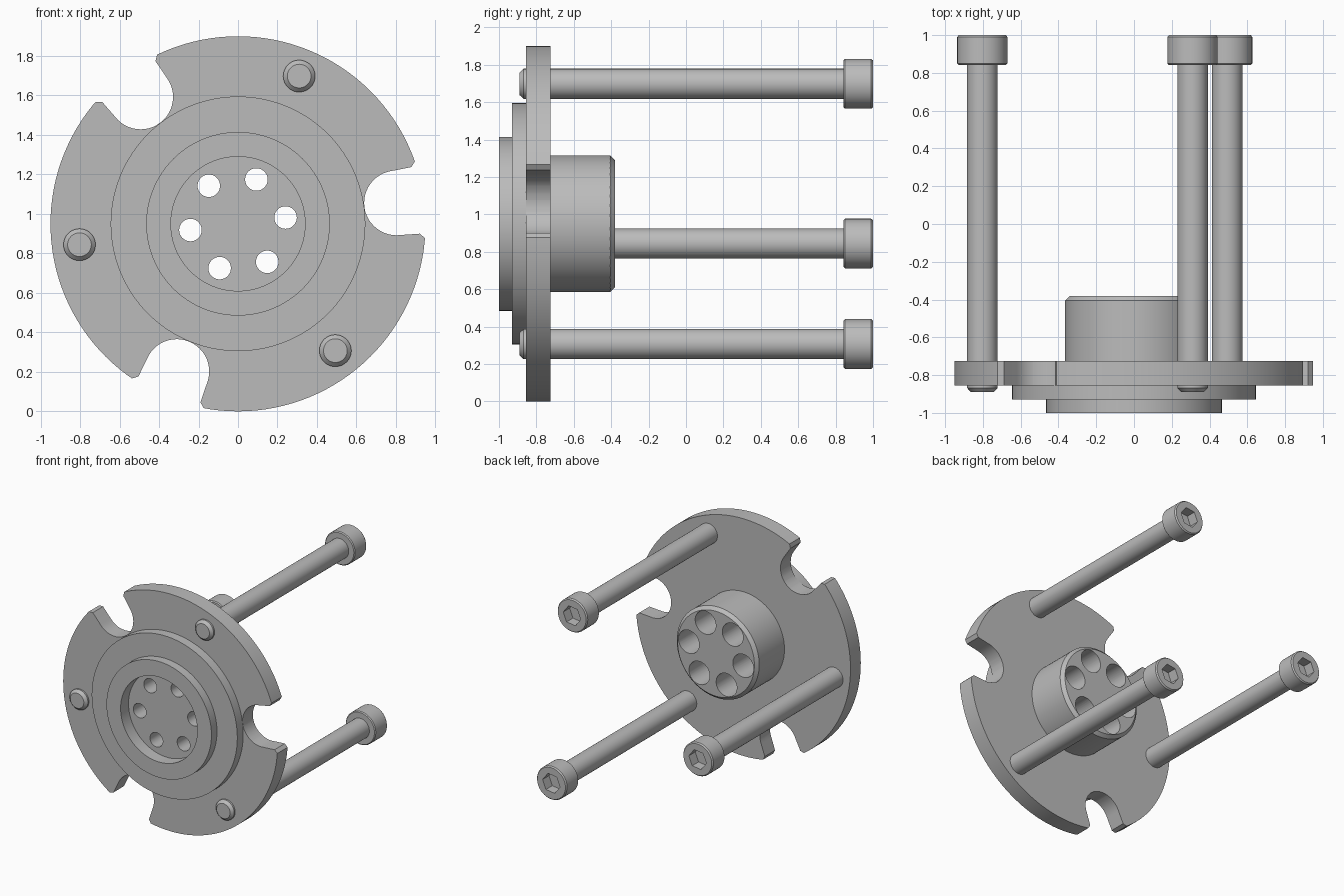
import bpy, bmesh
from math import sin, cos, pi, radians
from mathutils import Matrix, Vector

if "Cube" in bpy.data.objects:
    bpy.data.objects.remove(bpy.data.objects["Cube"])

CENTRE_Z = 0.95
TURN = radians(7.5)      # shared rotation of the notch, bolt and hole patterns

steel = bpy.data.materials.new("grey steel")
steel.use_nodes = True
GREY = (0.5, 0.5, 0.5, 1)
steel.diffuse_color = GREY
steel.node_tree.nodes["Principled BSDF"].inputs["Base Color"].default_value = GREY


def add(name, bm, matrix=None):
    bmesh.ops.remove_doubles(bm, verts=bm.verts, dist=1e-5)
    bmesh.ops.recalc_face_normals(bm, faces=bm.faces)
    if matrix:
        bm.transform(matrix)
    mesh = bpy.data.meshes.new(name)
    bm.to_mesh(mesh)
    bm.free()
    mesh.materials.append(steel)
    ob = bpy.data.objects.new(name, mesh)
    bpy.context.collection.objects.link(ob)
    return ob


def lathe(name, profile, steps, matrix=None):
    """Turn (radius, y) points around the y axis."""
    bm = bmesh.new()
    vs = [bm.verts.new((r, y, 0)) for r, y in profile]
    es = [bm.edges.new(pair) for pair in zip(vs, vs[1:])]
    bmesh.ops.spin(bm, geom=vs + es, cent=(0, 0, 0), axis=(0, 1, 0),
                   angle=2 * pi, steps=steps)
    return add(name, bm, matrix)


def prism(name, outline, y0, y1, matrix):
    """Extrude an (x, z) outline along y."""
    bm = bmesh.new()
    face = bm.faces.new([bm.verts.new((x, y0, z)) for x, z in outline])
    top = bmesh.ops.extrude_face_region(bm, geom=[face])["geom"]
    bmesh.ops.translate(bm, vec=(0, y1 - y0, 0),
                        verts=[v for v in top if isinstance(v, bmesh.types.BMVert)])
    return add(name, bm, matrix)


def circle(r, n):
    return [(r * cos(2 * pi * i / n), r * sin(2 * pi * i / n)) for i in range(n)]


def cut(ob, cutters):
    """Subtract the cutters, bake the result and drop the helpers."""
    for c in cutters:
        c.hide_render = True
        mod = ob.modifiers.new("cut", "BOOLEAN")
        mod.operation = "DIFFERENCE"
        mod.solver = "EXACT"
        mod.object = c
    graph = bpy.context.evaluated_depsgraph_get()
    mesh = bpy.data.meshes.new_from_object(ob.evaluated_get(graph))
    ob.modifiers.clear()
    ob.data = mesh
    for c in cutters:
        bpy.data.objects.remove(c)


def smooth(ob):
    bpy.ops.object.select_all(action="DESELECT")
    ob.select_set(True)
    bpy.context.view_layer.objects.active = ob
    bpy.ops.object.shade_smooth_by_angle(angle=radians(30))


def polar(angle, radius=0.0):
    """Place a part at a radius on the flange, turned to face outward."""
    return (Matrix.Translation((0, 0, CENTRE_Z)) @ Matrix.Rotation(-angle, 4, "Y")
            @ Matrix.Translation((radius, 0, 0)))


# Stepped flange with front recess and rear hub
flange = lathe("flange", [
    (0, -0.9), (0.34, -0.9), (0.34, -1), (0.465, -1), (0.465, -0.93),
    (0.645, -0.93), (0.645, -0.855), (0.95, -0.855), (0.95, -0.725),
    (0.365, -0.725), (0.365, -0.405), (0.34, -0.38), (0, -0.38)], 128, polar(0))

cutters = []
# Rounded rim notches with flared lips
side = [(0.81 + 0.164 * cos(a), 0.164 * sin(a))
        for a in (radians(90 + 180 * i / 24) for i in range(25))]
notch = side + [(0.908, -0.17), (0.932, -0.2), (1.1, -0.2),
                (1.1, 0.2), (0.932, 0.2), (0.908, 0.17)]
for k in range(3):
    cutters.append(prism("notch_cutter", notch, -0.9, -0.6, polar(TURN + k * 2 * pi / 3)))

# Stepped through holes in the hub, wide at the back
for k in range(6):
    cutters.append(lathe("hole_cutter", [
        (0, -1.1), (0.057, -1.1), (0.057, -0.75), (0.092, -0.75),
        (0.092, -0.2), (0, -0.2)], 40, polar(TURN + k * pi / 3, 0.243)))
cut(flange, cutters)
smooth(flange)

# Long socket-head bolts
for k, label in enumerate(("upper", "right", "lower")):
    place = polar(TURN + pi / 3 + k * 2 * pi / 3, 0.81)
    bolt = lathe(label + "_bolt", [
        (0, -0.89), (0.06, -0.89), (0.081, -0.868), (0.081, 0.843),
        (0.126, 0.843), (0.133, 0.85), (0.133, 0.99), (0.125, 1), (0, 1)], 48, place)
    cut(bolt, [prism("socket_cutter", circle(0.078, 6), 0.92, 1.1, place)])
    smooth(bolt)
